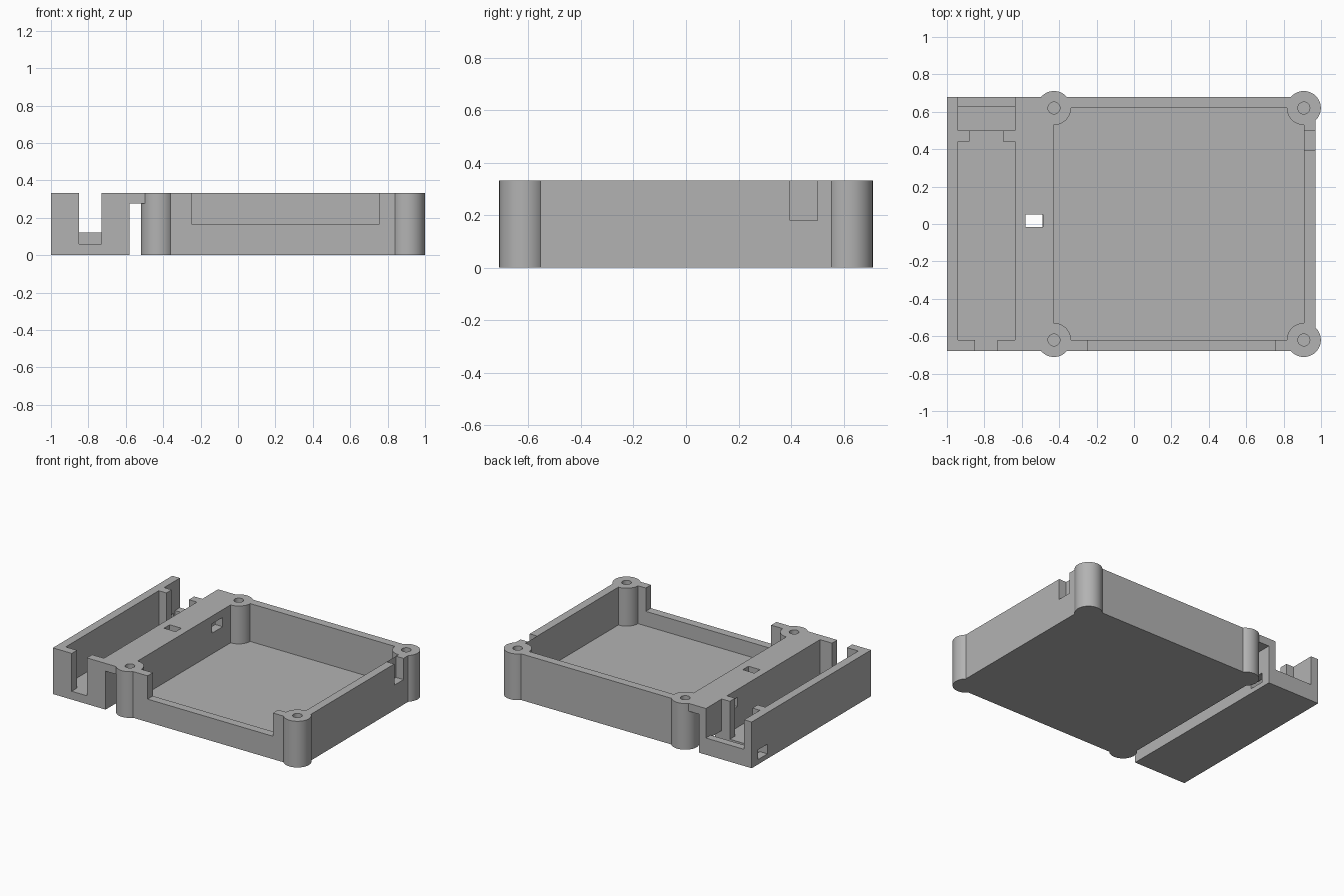
import bpy

cube = bpy.data.objects.get("Cube")
if cube:
    bpy.data.objects.remove(cube, do_unlink=True)

plastic = bpy.data.materials.new("grey_plastic")
grey = (0.45, 0.45, 0.45, 1)
plastic.diffuse_color = grey
plastic.use_nodes = True
for node in plastic.node_tree.nodes:
    if node.type == 'BSDF_PRINCIPLED':
        node.inputs["Base Color"].default_value = grey

TOP = 0.333      # rim height
FLOOR = 0.06     # floor thickness
OVER = 0.45      # cutters reach above the rim


def box(name, x, y, z):
    """Box given by its (min, max) span on each axis."""
    spans = (x, y, z)
    bpy.ops.mesh.primitive_cube_add(size=1, location=[(a + b) / 2 for a, b in spans])
    ob = bpy.context.object
    ob.name = name
    ob.scale = [b - a for a, b in spans]
    bpy.ops.object.transform_apply(location=True, rotation=False, scale=True)
    return ob


def cylinder(name, x, y, radius, z, sides=48):
    bpy.ops.mesh.primitive_cylinder_add(vertices=sides, radius=radius, depth=z[1] - z[0],
                                        location=(x, y, (z[0] + z[1]) / 2))
    bpy.context.object.name = name
    bpy.ops.object.transform_apply(location=True, rotation=False, scale=False)
    return bpy.context.object


def combine(body, tool, operation):
    mod = body.modifiers.new(tool.name, 'BOOLEAN')
    mod.operation = operation
    mod.solver = 'EXACT'
    mod.object = tool
    bpy.context.view_layer.objects.active = body
    bpy.ops.object.modifier_apply(modifier=mod.name)
    bpy.data.objects.remove(tool, do_unlink=True)


def cut(body, name, x, y, z):
    combine(body, box(name, x, y, z), 'DIFFERENCE')


# Main tray with its cavity
case = box("case_body", (-0.49, 0.97), (-0.68, 0.68), (0, TOP))
cut(case, "main_cavity", (-0.43, 0.91), (-0.62, 0.62), (FLOOR, OVER))

# Side tray: long bay, narrow rear bay and partition with a gap
side = box("side_tray", (-1, -0.58), (-0.68, 0.68), (0, TOP))
cut(side, "long_bay", (-0.94, -0.635), (-0.62, 0.44), (FLOOR, OVER))
cut(side, "partition_gap", (-0.88, -0.70), (0.40, 0.52), (FLOOR, OVER))
cut(side, "rear_bay", (-0.94, -0.635), (0.50, 0.625), (0.03, OVER))
cut(side, "rear_opening", (-0.94, -0.635), (0.55, 0.8), (0.12, OVER))
cut(side, "front_slot", (-0.85, -0.73), (-0.8, -0.55), (FLOOR, OVER))
cut(side, "cross_hole", (-1.1, -0.5), (0.50, 0.61), (0.035, 0.105))

# Bridge that joins the two trays along the top
bridge = box("bridge", (-0.61, -0.46), (-0.68, 0.68), (0.277, TOP))
combine(case, side, 'UNION')
combine(case, bridge, 'UNION')

# Corner screw posts
corners = [(x, y) for x in (-0.428, 0.908) for y in (-0.62, 0.62)]
for x, y in corners:
    combine(case, cylinder("screw_post", x, y, 0.091, (0, TOP)), 'UNION')
for x, y in corners:
    combine(case, cylinder("screw_hole", x, y, 0.032, (0.08, OVER), 32), 'DIFFERENCE')

# Connector notches, cable window and bridge slot
cut(case, "front_notch", (-0.245, 0.755), (-0.8, -0.62), (0.165, OVER))
cut(case, "side_notch", (0.91, 1.1), (0.395, 0.50), (0.18, OVER))
cut(case, "cable_window", (-0.66, -0.41), (0.32, 0.44), (0.21, 0.277))
cut(case, "bridge_slot", (-0.58, -0.487), (-0.015, 0.05), (0.2, OVER))

# Finish
case.data.materials.clear()
case.data.materials.append(plastic)
for face in case.data.polygons:
    face.material_index = 0
bpy.ops.object.select_all(action='DESELECT')
case.select_set(True)
bpy.context.view_layer.objects.active = case
bpy.ops.object.shade_smooth_by_angle(angle=0.5)
